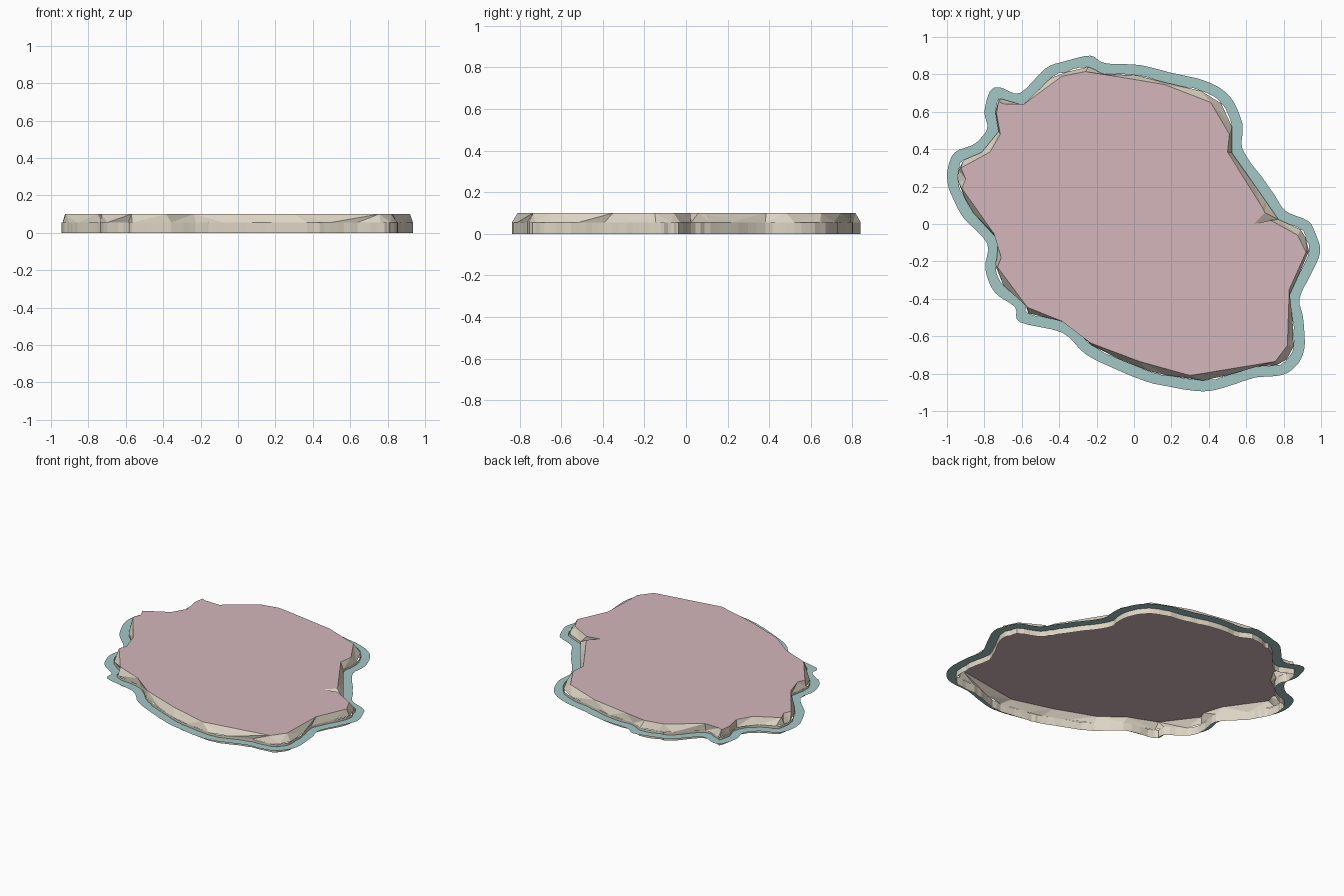
import bpy, bmesh, random
from mathutils import Vector

if "Cube" in bpy.data.objects:
    bpy.data.objects.remove(bpy.data.objects["Cube"])

random.seed(4)
SHALLOWS_Z, LEDGE_Z, TOP_Z, BAND = 0.038, 0.055, 0.10, 0.057

# Outer edge of the shallow water, clockwise from the west tip
WATER = [(-.995, .30), (-.955, .385), (-.85, .43), (-.785, .51), (-.80, .60), (-.77, .71),
         (-.715, .73), (-.61, .70), (-.475, .83), (-.37, .87), (-.235, .90), (-.155, .86),
         (.03, .85), (.19, .81), (.38, .765), (.51, .685), (.58, .535), (.58, .40),
         (.685, .25), (.755, .15), (.81, .07), (.93, .016), (.97, -.05), (.995, -.15),
         (.94, -.28), (.885, -.40), (.905, -.51), (.91, -.67), (.86, -.765), (.78, -.81),
         (.65, -.82), (.51, -.865), (.37, -.895), (.165, -.865), (.06, -.84), (-.10, -.775),
         (-.26, -.695), (-.385, -.58), (-.61, -.525), (-.635, -.445), (-.745, -.365),
         (-.795, -.24), (-.785, -.105), (-.905, .025), (-.955, .11), (-.995, .21)]
# Flat plateau outline, same direction and start
PLATEAU = [(-.925, .30), (-.77, .385), (-.715, .48), (-.735, .59), (-.725, .655), (-.70, .643),
           (-.59, .64), (-.385, .79), (-.26, .815), (-.10, .79), (.165, .745), (.41, .65),
           (.51, .48), (.50, .385), (.685, .09), (.70, .06), (.64, 0), (.73, .02),
           (.875, -.06), (.92, -.15), (.83, -.35), (.82, -.65), (.755, -.735), (.30, -.81),
           (.03, -.735), (-.235, -.635), (-.385, -.52), (-.57, -.445), (-.73, -.23),
           (-.71, -.18), (-.75, -.05), (-.92, .19), (-.90, .24)]


def inset(loop, dist):
    """Move a clockwise loop inwards with mitred corners."""
    out = []
    for i, p in enumerate(loop):
        a = (p - loop[i - 1]).normalized()
        b = (loop[(i + 1) % len(loop)] - p).normalized()
        na, nb = Vector((a.y, -a.x)), Vector((b.y, -b.x))
        out.append(p + (na + nb) * dist / max(0.5, 1 + na.dot(nb)))
    return out


def refine(loop, steps, jitter):
    """Smooth the loop, roughening only the added points."""
    out, n = [], len(loop)
    for i in range(n):
        p0, p1, p2, p3 = (loop[(i + k) % n] for k in (-1, 0, 1, 2))
        for s in range(steps):
            t = s / steps
            p = 0.5 * (2 * p1 + (p2 - p0) * t + (2 * p0 - 5 * p1 + 4 * p2 - p3) * t * t
                       + (3 * p1 - p0 - 3 * p2 + p3) * t ** 3)
            if s:
                p += Vector((random.uniform(-1, 1), random.uniform(-1, 1))) * jitter
            out.append(p)
    return out


def material(name, colour):
    m = bpy.data.materials.new(name)
    m.diffuse_color = (*colour, 1)
    m.use_nodes = True
    m.node_tree.nodes["Principled BSDF"].inputs["Base Color"].default_value = m.diffuse_color
    return m


def ring(bm, loop, z):
    return [bm.verts.new((p.x, p.y, z)) for p in loop]


def bridge(bm, a, b):
    n = len(a)
    for i in range(n):
        j = (i + 1) % n
        bm.faces.new((a[i], a[j], b[j], b[i]))


def stitch(bm, a, b):
    """Triangle strip between two loops of different length."""
    i = j = 0
    na, nb = len(a), len(b)
    while i < na or j < nb:
        va, vb, wa, wb = a[i % na], b[j % nb], a[(i + 1) % na], b[(j + 1) % nb]
        if j == nb or (i < na and (wa.co - vb.co).length < (wb.co - va.co).length):
            bm.faces.new((va, wa, vb))
            i += 1
        else:
            bm.faces.new((va, wb, vb))
            j += 1


def finish(bm, name, mat):
    bmesh.ops.recalc_face_normals(bm, faces=bm.faces)
    me = bpy.data.meshes.new(name)
    bm.to_mesh(me)
    bm.free()
    me.materials.append(mat)
    ob = bpy.data.objects.new(name, me)
    bpy.context.collection.objects.link(ob)


water = [Vector(p) for p in WATER]
plateau = [Vector(p) for p in PLATEAU]
shore = inset(water, BAND)
water_fine, shore_fine = refine(water, 4, 0.001), refine(shore, 4, 0.004)
rock = material("rock", (.72, .66, .55))

# Upright shore wall, open underneath
bm = bmesh.new()
bridge(bm, ring(bm, shore_fine, 0), ring(bm, shore_fine, LEDGE_Z))
finish(bm, "shore_wall", rock)

# Sloping faceted cliff
bm = bmesh.new()
stitch(bm, ring(bm, shore, LEDGE_Z), ring(bm, plateau, TOP_Z))
finish(bm, "cliff_slope", rock)

# Flat land surface
bm = bmesh.new()
face = bm.faces.new(ring(bm, plateau[::-1], TOP_Z))
bmesh.ops.triangulate(bm, faces=[face])
finish(bm, "plateau", material("land", (.66, .47, .50)))

# Thin band of shallow water
bm = bmesh.new()
bridge(bm, ring(bm, shore_fine, SHALLOWS_Z), ring(bm, water_fine, SHALLOWS_Z))
bmesh.ops.recalc_face_normals(bm, faces=bm.faces)
finish(bm, "shallow_water", material("water", (.36, .57, .56)))
